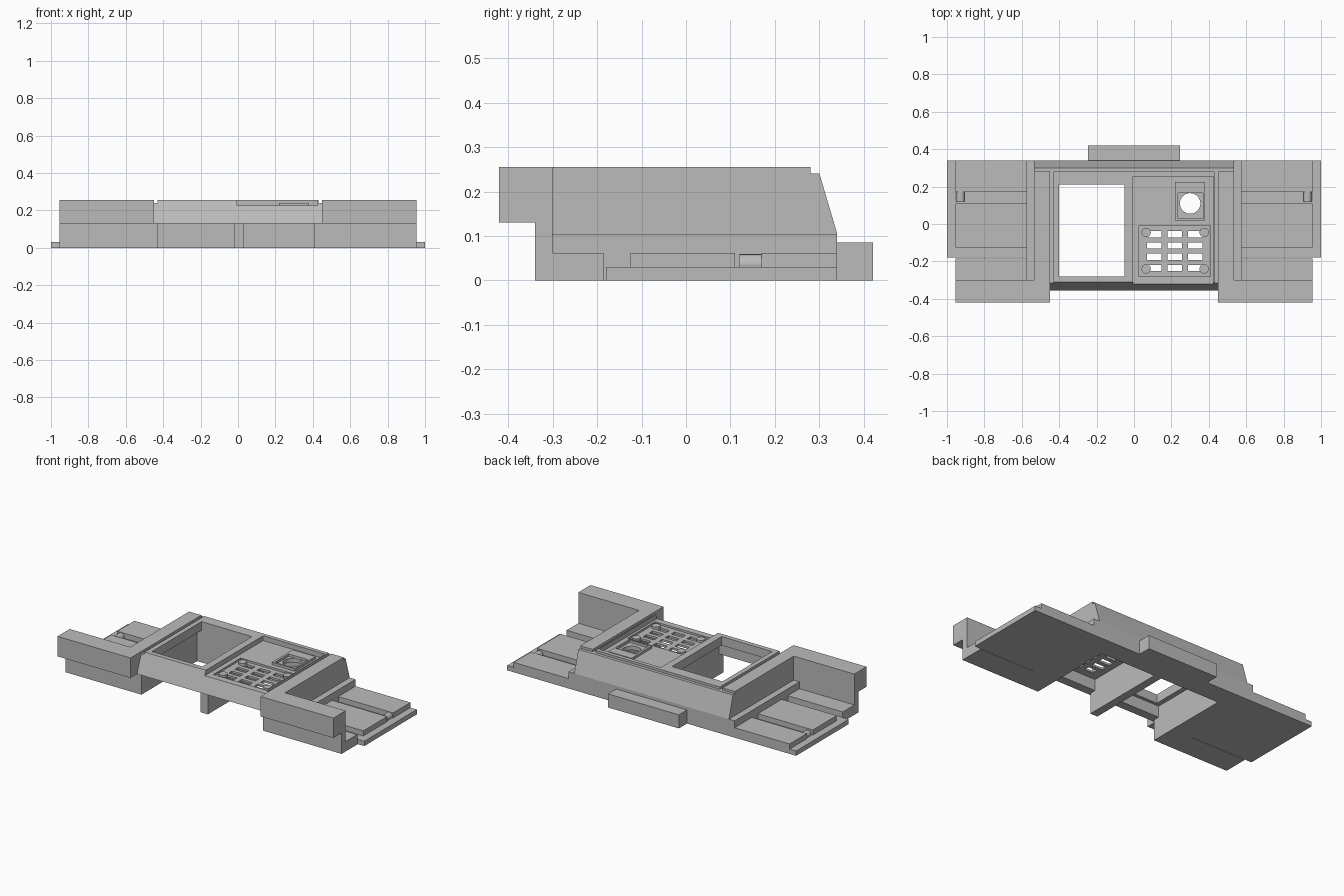
import bpy, bmesh

if "Cube" in bpy.data.objects:
    bpy.data.objects.remove(bpy.data.objects["Cube"])

grey = bpy.data.materials.new("light_grey")
grey.diffuse_color = (0.5, 0.5, 0.5, 1)
grey.use_nodes = True
grey.node_tree.nodes["Principled BSDF"].inputs["Base Color"].default_value = grey.diffuse_color


def make(name, bm):
    bmesh.ops.recalc_face_normals(bm, faces=bm.faces)
    me = bpy.data.meshes.new(name)
    bm.to_mesh(me)
    bm.free()
    me.materials.append(grey)
    ob = bpy.data.objects.new(name, me)
    bpy.context.collection.objects.link(ob)
    return ob


def prism(name, x0, x1, profile):
    """Extrude a (y, z) profile along x."""
    bm = bmesh.new()
    a = [bm.verts.new((x0, y, z)) for y, z in profile]
    b = [bm.verts.new((x1, y, z)) for y, z in profile]
    bm.faces.new(a)
    bm.faces.new(b[::-1])
    n = len(a)
    for i in range(n):
        j = (i + 1) % n
        bm.faces.new((a[i], b[i], b[j], a[j]))
    return make(name, bm)


def box(name, x0, x1, y0, y1, z0, z1):
    x0, x1 = sorted((x0, x1))
    return prism(name, x0, x1, [(y0, z0), (y1, z0), (y1, z1), (y0, z1)])


def cylinder(name, x, y, z0, z1, r, sides=32):
    bm = bmesh.new()
    bmesh.ops.create_cone(bm, cap_ends=True, segments=sides, radius1=r,
                          radius2=r, depth=z1 - z0)
    bmesh.ops.translate(bm, verts=bm.verts, vec=(x, y, (z0 + z1) / 2))
    return make(name, bm)


def cut(ob, *cutters):
    """Subtract the cutters one after another, then remove them."""
    for c in cutters:
        c.hide_render = True
        m = ob.modifiers.new("cut", 'BOOLEAN')
        m.operation, m.solver, m.object = 'DIFFERENCE', 'EXACT', c
    bpy.context.view_layer.update()
    dg = bpy.context.evaluated_depsgraph_get()
    me = bpy.data.meshes.new_from_object(ob.evaluated_get(dg))
    ob.modifiers.clear()
    ob.data = me
    for c in cutters:
        bpy.data.objects.remove(c)


# Central housing with sloped front and back
back = [(.28, .255), (.28, .24), (.30, .24), (.34, .105), (.34, 0)]
body = prism("centre_housing", -.45, .45,
             [(-.34, 0), (-.34, .13), (-.355, .13), (-.31, .255)] + back)
cutters = [
    box("left_groove", -.46, -.43, -.5, .28, .24, .4),
    box("right_groove", .43, .46, -.5, .28, .24, .4),
    box("panel_recess", -.005, .425, -.5, .255, .225, .4),
    box("grille_recess", .025, .41, -.28, -.01, .213, .4),
    box("left_cavity", -.43, -.02, -.30, .21, -.1, .2),
    box("right_cavity", .03, .41, -.30, .21, -.1, .2),
    box("left_front_opening", -.43, -.02, -.5, -.25, -.1, .13),
    box("right_front_opening", .03, .41, -.5, -.25, -.1, .13),
    box("window", -.40, -.05, -.28, .21, .1, .4),
    cylinder("lens_hole", .30, .11, .1, .4, .055),
]
# Ventilation slots
for x in (.108, .218, .328):
    for y in (-.055, -.115, -.175, -.235):
        cutters.append(box("slot", x - .038, x + .038, y - .017, y + .017, .1, .4))
cut(body, *cutters)

# Screw posts at the grille corners
for x in (.065, .375):
    for y in (-.045, -.24):
        cylinder("grille_screw", x, y, .20, .227, .025, 24)

# Raised square frame around the lens hole
frame = box("lens_frame", .22, .38, .02, .225, .22, .24)
cut(frame, box("frame_opening", .235, .37, .03, .165, .1, .4))

# Tab on the back edge
box("back_tab", -.245, .245, .34, .42, 0, .085)

for s in (-1, 1):
    # Housing side and the low ledge beside it
    prism("housing_side", s * .45, s * .535, [(-.30, 0), (-.30, .255)] + back)
    box("side_ledge", s * .45, s * .575, -.30, .34, 0, .105)
    # Wing plate with raised pads
    box("wing_plate", s * .45, s, -.18, .34, 0, .03)
    box("front_pad", s * .45, s * .955, -.34, -.185, 0, .062)
    box("middle_pad", s * .5, s * .955, -.125, .11, .01, .062)
    box("rear_pad", s * .5, s * .955, .17, .34, .01, .062)
    # Front wall with overhanging upper block
    prism("front_wall", s * .45, s * .955,
          [(-.34, 0), (-.30, 0), (-.30, .255), (-.42, .255), (-.42, .13), (-.34, .13)])
    # Small pivot pin in the groove
    pin = cylinder("pivot_pin", 0, 0, -.025, .025, .023, 20)
    pin.rotation_euler = (1.5708, 0, 0)
    pin.location = (s * .928, .145, .036)
